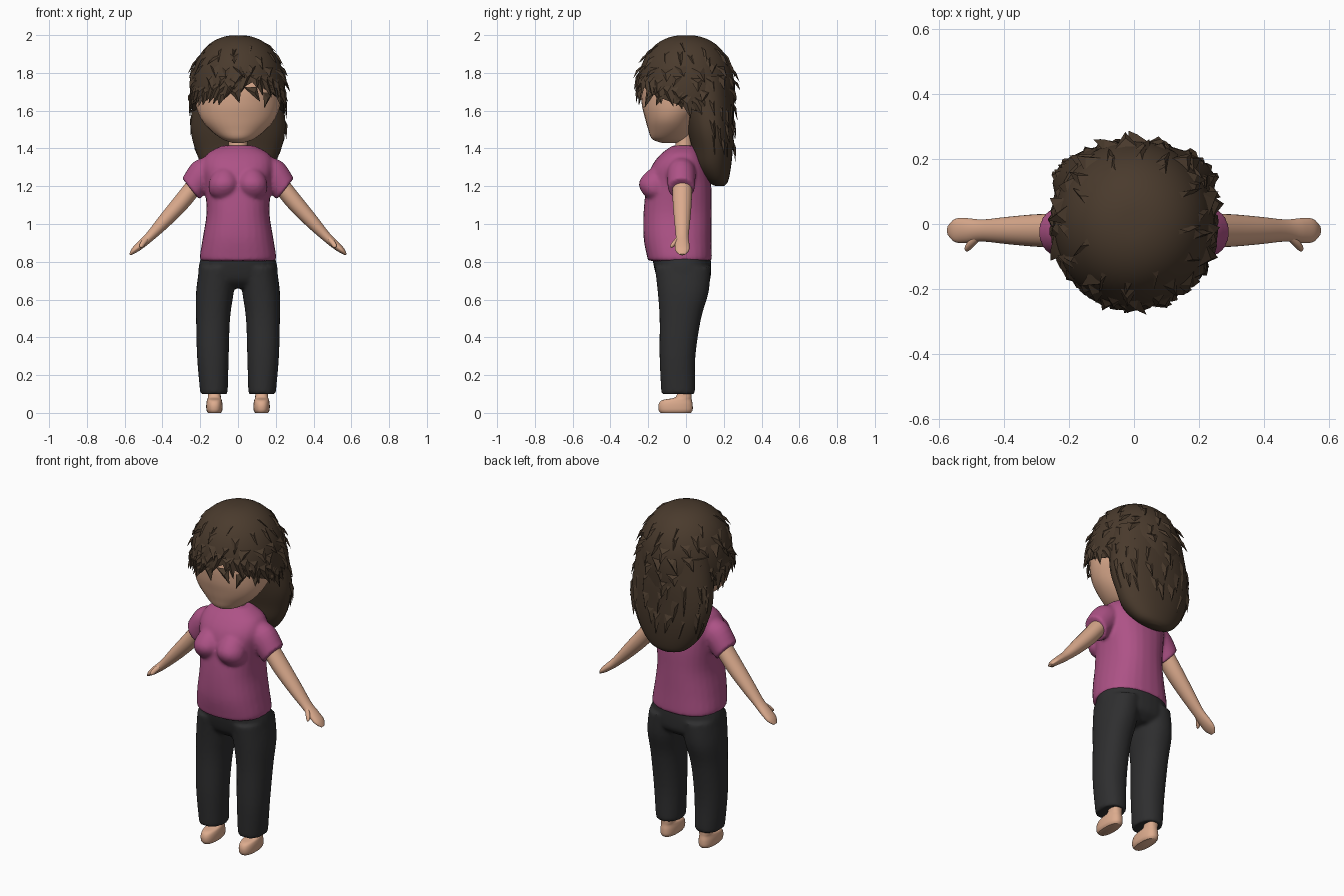
import bpy, bmesh, math, random
from mathutils import Vector

random.seed(7)
default = bpy.data.objects.get("Cube")
if default:
    bpy.data.objects.remove(default)


def material(name, rgb):
    m = bpy.data.materials.new(name)
    m.use_nodes = True
    m.diffuse_color = (*rgb, 1)
    bsdf = next(n for n in m.node_tree.nodes if n.type == 'BSDF_PRINCIPLED')
    bsdf.inputs["Base Color"].default_value = (*rgb, 1)
    bsdf.inputs["Roughness"].default_value = 0.8
    return m


SKIN = material("warm skin", (0.72, 0.41, 0.27))
SHIRT = material("magenta cloth", (0.42, 0.085, 0.24))
TROUSER = material("charcoal cloth", (0.028, 0.028, 0.029))
HAIR = material("dark brown hair", (0.068, 0.043, 0.026))


def spline(rows, steps):
    """Smooth Catmull-Rom interpolation through rows of numbers."""
    rows = [rows[0]] + list(rows) + [rows[-1]]
    out = []
    for a, b, c, d in zip(rows, rows[1:], rows[2:], rows[3:]):
        for i in range(steps):
            t = i / steps
            out.append([q + 0.5 * t * (r - p + t * (2*p - 5*q + 4*r - s + t * (3*(q - r) + s - p)))
                        for p, q, r, s in zip(a, b, c, d)])
    return out + [rows[-1]]


def loft(bm, rings, u=(1, 0, 0), side=1, power=2.0, seg=28, steps=4):
    """Closed tube through rings of (x, y, z, radius along u, radius along y)."""
    u = Vector(u).normalized()
    loops = []
    for x, y, z, ru, rv in spline(rings, steps):
        loop = []
        for k in range(seg):
            a = math.tau * k / seg
            c, s = math.cos(a), math.sin(a)
            c = math.copysign(abs(c) ** (2 / power), c)
            s = math.copysign(abs(s) ** (2 / power), s)
            p = Vector((x, y, z)) + u * (max(ru, 0.003) * c) + Vector((0, max(rv, 0.003) * s, 0))
            loop.append(bm.verts.new((p.x * side, p.y, p.z)))
        loops.append(loop)
    bridge(bm, loops)
    bm.faces.new(loops[0])
    bm.faces.new(loops[-1])


def bridge(bm, loops):
    for lo, hi in zip(loops, loops[1:]):
        n = len(lo)
        for k in range(n):
            bm.faces.new((lo[k], lo[(k + 1) % n], hi[(k + 1) % n], hi[k]))


def upright(rows):
    """Rows of (z, half width, centre y, half depth) as rings."""
    return [(0, cy, z, rx, ry) for z, rx, cy, ry in rows]


def finish(bm, name, mat, blend=0, angle=50):
    bmesh.ops.recalc_face_normals(bm, faces=bm.faces)
    me = bpy.data.meshes.new(name)
    bm.to_mesh(me)
    bm.free()
    me.materials.append(mat)
    ob = bpy.data.objects.new(name, me)
    bpy.context.collection.objects.link(ob)
    bpy.ops.object.select_all(action='DESELECT')
    ob.select_set(True)
    bpy.context.view_layer.objects.active = ob
    bpy.ops.object.shade_smooth_by_angle(angle=math.radians(angle))
    if blend:
        rm = ob.modifiers.new("fuse", 'REMESH')
        rm.mode = 'VOXEL'
        rm.voxel_size = 0.01
        rm.use_smooth_shade = True
        sm = ob.modifiers.new("soften", 'SMOOTH')
        sm.iterations = blend
    return ob


# Head and neck
bm = bmesh.new()
loft(bm, upright([(1.43, .03, -.08, .05), (1.45, .085, -.09, .09), (1.5, .15, -.08, .12),
                  (1.56, .198, -.07, .147), (1.64, .225, -.04, .195),
                  (1.75, .225, -.02, .215), (1.86, .17, 0, .16)]))
finish(bm, "head", SKIN)
bm = bmesh.new()
loft(bm, upright([(1.35, .06, -.01, .05), (1.42, .05, -.01, .045), (1.5, .05, -.01, .045)]))
finish(bm, "neck", SKIN)

# Shirt: torso, bust and sleeves fused together
bm = bmesh.new()
loft(bm, upright([(.805, .197, -.032, .168), (.83, .202, -.035, .172), (.93, .186, -.045, .18),
                  (1.06, .167, -.045, .18), (1.2, .176, -.038, .172), (1.3, .19, -.035, .15),
                  (1.37, .165, -.025, .108), (1.415, .085, -.012, .06)]), power=2.35)
SLOPE = (.62, 0, .78)
for s in (1, -1):
    loft(bm, [(.08, -.025, 1.31, .07, .07), (.18, -.025, 1.268, .082, .076),
              (.25, -.025, 1.185, .073, .071)], SLOPE, s)
    loft(bm, [(.08, -.15, 1.12, .02, .03), (.078, -.162, 1.16, .07, .066),
              (.075, -.165, 1.215, .08, .085), (.072, -.15, 1.27, .06, .066),
              (.07, -.13, 1.31, .02, .03)], side=s)
finish(bm, "shirt", SHIRT, blend=5)

# Trousers: hips and legs fused together
bm = bmesh.new()
loft(bm, upright([(.66, .13, -.01, .09), (.7, .2, -.01, .135), (.76, .21, -.017, .15),
                  (.83, .195, -.025, .155)]), power=2.2)
for s in (1, -1):
    loft(bm, [(.128, -.042, .1, .07, .087), (.128, -.042, .125, .074, .09),
              (.133, -.045, .3, .084, .095), (.132, -.03, .5, .09, .11),
              (.122, -.015, .64, .1, .135), (.105, -.017, .77, .1, .148)], side=s, power=2.2)
finish(bm, "trousers", TROUSER, blend=4)

# Arms with mitten hands and thumbs, then feet
for s, label in ((1, "left"), (-1, "right")):
    bm = bmesh.new()
    loft(bm, [(x, -.02, z, a, b) for x, z, a, b in (
        (.22, 1.215, .046, .052), (.3, 1.115, .045, .05), (.39, 1.015, .037, .042),
        (.465, .935, .026, .034), (.515, .89, .022, .038), (.55, .86, .016, .036),
        (.572, .838, .005, .015))], (.7, 0, .7), s)
    finish(bm, label + "_arm", SKIN)
    bm = bmesh.new()
    loft(bm, [(.475, -.035, .93, .012, .014), (.497, -.056, .905, .014, .014),
              (.512, -.072, .885, .012, .012), (.518, -.079, .877, .004, .004)],
         (.7, 0, .7), s, seg=14)
    finish(bm, label + "_thumb", SKIN)
    bm = bmesh.new()
    loft(bm, [(.125, y, z, a, b) for y, z, a, b in (
        (-.055, 0, .034, .08), (-.055, .015, .042, .09), (-.055, .045, .043, .09),
        (-.047, .068, .039, .078), (-.012, .085, .034, .042), (-.008, .14, .033, .04))],
         side=s, power=2.4)
    finish(bm, label + "_foot", SKIN)

# Hair shapes: cap and long back fall, both as functions of angle and height
HEM = [(-180, 1.58), (-100, 1.6), (-80, 1.63), (-50, 1.66), (-25, 1.67), (0, 1.71),
       (18, 1.75), (45, 1.69), (75, 1.64), (100, 1.6), (180, 1.58)]
FALL = [(1.2, .04, .18, .02), (1.225, .115, .167, .055), (1.3, .185, .145, .093),
        (1.4, .228, .14, .108), (1.5, .25, .128, .122), (1.62, .243, .115, .135),
        (1.78, .22, .1, .135)]


def lookup(table, v):
    for a, b in zip(table, table[1:]):
        if v <= b[0]:
            t = (v - a[0]) / (b[0] - a[0])
            return [p + (q - p) * t for p, q in zip(a, b)]
    return table[-1]


def hem(deg):
    return lookup(HEM, (deg + 180) % 360 - 180)[1]


def on_cap(deg, z, lift=0):
    up = max(0, min(1, (z - 1.69) / .31))
    f = (1 - up ** 2.3) ** (1 / 2.3) * (1 - max(0, 1.69 - z) * .3)
    a = math.radians(deg)
    return Vector(((.25 * f + lift) * math.sin(a), -(.258 * f + lift) * math.cos(a), z))


def on_fall(deg, z, lift=0):
    _, rx, cy, ry = lookup(FALL, max(z, 1.2))
    a = math.radians(deg)
    return Vector(((rx + lift) * math.sin(a), cy - (ry + lift) * math.cos(a), z))


def tuft(bm, surf, deg, z, length, width, lift, sweep=0):
    """Pointed lock lying on a surface, its tip lifted off."""
    w = width / 2
    left, right = surf(deg - w, z, -.006), surf(deg + w, z, -.006)
    ridge = surf(deg + sweep * .4, z - length * .4, lift * .5 + .005)
    tip = surf(deg + sweep, z - length, lift)
    l, r, m, t = (bm.verts.new(p) for p in (left, right, ridge, tip))
    for f in ((l, m, t), (m, r, t), (l, r, m), (l, t, r)):
        bm.faces.new(f)


# Hair cap with a turned-in rim
bm = bmesh.new()
loops = []
for i in range(1, 17):
    c = math.cos(i / 16 * math.pi / 2)
    loops.append([bm.verts.new(on_cap(d, hem(d) + (2 - hem(d)) * c)) for d in range(0, 360, 6)])
loops.append([bm.verts.new(on_cap(d, hem(d) + .02, -.045)) for d in range(0, 360, 6)])
bridge(bm, loops)
bm.faces.new(loops[0])
finish(bm, "hair_cap", HAIR)

bm = bmesh.new()
loft(bm, upright(FALL), power=2.1)
finish(bm, "hair_back", HAIR)

# Ragged layers of locks around the cap
rnd = random.uniform
bm = bmesh.new()
for z, count, lift in ((1.96, 9, .012), (1.91, 14, .02), (1.85, 17, .024), (1.78, 18, .026), (1.71, 16, .024)):
    for k in range(count):
        tuft(bm, on_cap, 360 * (k + rnd(-.35, .35)) / count, z + rnd(-.02, .02),
             rnd(.06, .1), rnd(14, 24), lift * rnd(.3, 1.4), rnd(-12, 12))
finish(bm, "hair_locks", HAIR, angle=30)

# Fringe swept away from the parting
bm = bmesh.new()
for d in range(-104, 106, 8):
    sweep = 10 if d > 18 else -10
    tuft(bm, on_cap, d, hem(d) + rnd(.07, .1), rnd(.1, .14), rnd(20, 26), rnd(.008, .02), sweep + rnd(-5, 5))
finish(bm, "hair_fringe", HAIR, angle=30)

# Locks hanging over the back fall
bm = bmesh.new()
for z in (1.66, 1.58, 1.48):
    for d in range(100, 265, 20):
        tuft(bm, on_fall, d + rnd(-8, 8), z + rnd(-.03, .03), rnd(.1, .16), rnd(14, 22),
             rnd(.006, .024), rnd(-5, 5))
finish(bm, "hair_back_locks", HAIR, angle=30)
